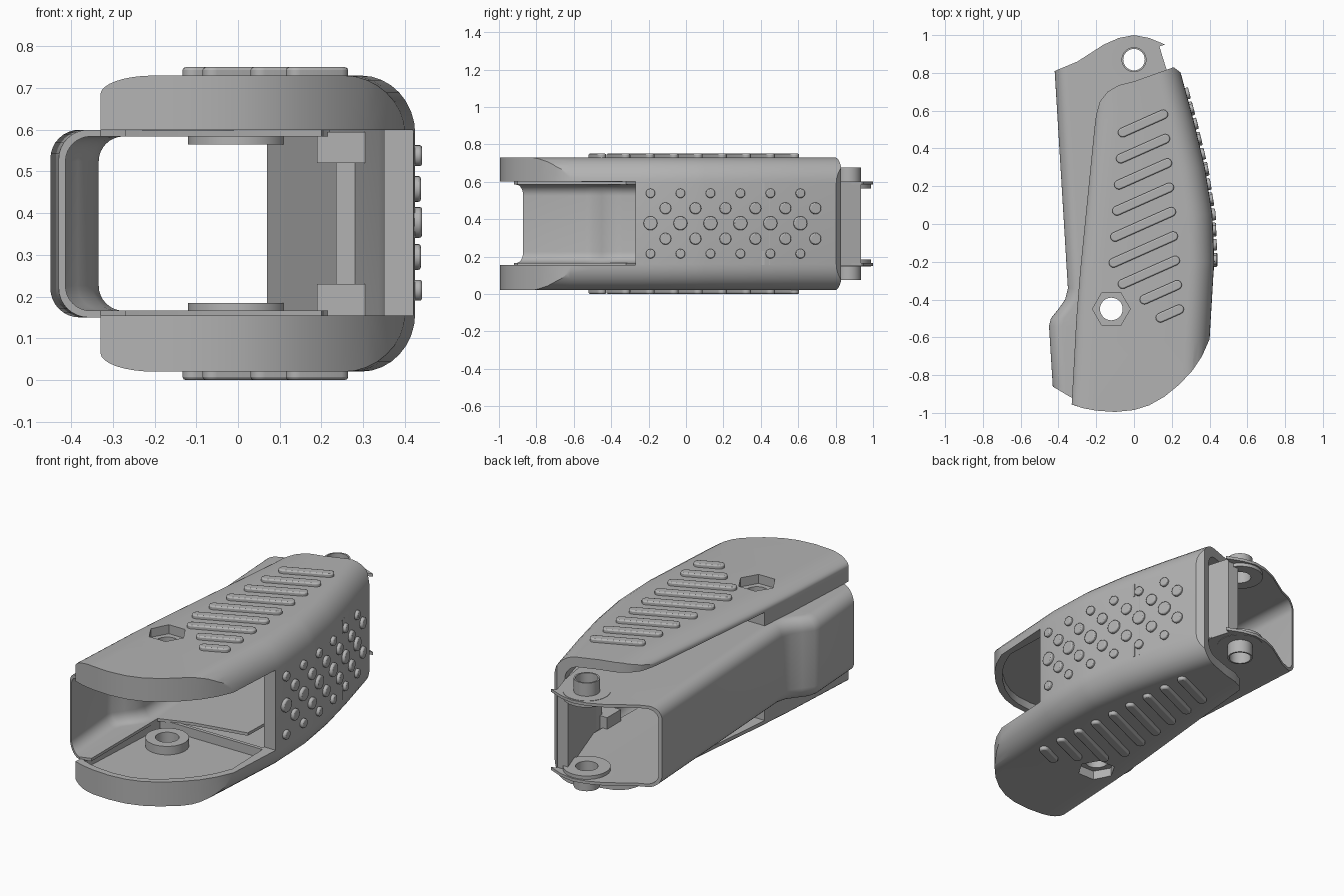
import bpy, bmesh, math
from mathutils import Matrix, Vector

if "Cube" in bpy.data.objects:
    bpy.data.objects.remove(bpy.data.objects["Cube"])

grey = bpy.data.materials.new("plain grey")
grey.use_nodes = True
grey.diffuse_color = (0.45, 0.45, 0.45, 1)
grey.node_tree.nodes["Principled BSDF"].inputs["Base Color"].default_value = (0.45, 0.45, 0.45, 1)

MID = 0.375                     # height of the mirror plane
SHELL_RIGHT = [(-1.05, 0.37), (-0.62, 0.40), (-0.2, 0.425), (0.05, 0.415),
               (0.3, 0.375), (0.55, 0.315), (0.79, 0.25), (0.95, 0.2)]
SHELL_LEFT = [(-1.05, -0.335), (-0.5, -0.305), (-0.25, -0.285), (0.1, -0.25), (0.6, -0.2), (0.95, -0.19)]
LINER_LEFT = [(-1.0, -0.425), (-0.86, -0.43), (-0.54, -0.45), (-0.5, -0.44), (-0.45, -0.4),
              (-0.4, -0.365), (-0.34, -0.35), (0.81, -0.42), (1.05, -0.43)]


def at(curve, y):
    for (a, u), (b, v) in zip(curve, curve[1:]):
        if y <= b:
            return u + (v - u) * (y - a) / (b - a)
    return curve[-1][1]


def finish(name, bm):
    bmesh.ops.recalc_face_normals(bm, faces=bm.faces)
    me = bpy.data.meshes.new(name)
    bm.to_mesh(me)
    bm.free()
    me.materials.append(grey)
    ob = bpy.data.objects.new(name, me)
    bpy.context.collection.objects.link(ob)
    return ob


def prism(name, pts, z0, z1):
    bm = bmesh.new()
    face = bm.faces.new([bm.verts.new((x, y, z0)) for x, y in pts])
    top = bmesh.ops.extrude_face_region(bm, geom=[face])["geom"]
    bmesh.ops.translate(bm, vec=(0, 0, z1 - z0), verts=[v for v in top if isinstance(v, bmesh.types.BMVert)])
    return finish(name, bm)


def disc(name, x, y, r, z0, z1, n=32, turn=0):
    return prism(name, [(x + r * math.cos(turn + math.tau * i / n),
                         y + r * math.sin(turn + math.tau * i / n)) for i in range(n)], z0, z1)


def section(xl, xr, z0, z1, left, right, n=8):
    """Box section with elliptical corners; left and right are (width, height)."""
    pts = []
    for x, z, sx, sz, (rx, rz) in ((xr, z0, 1, -1, right), (xr, z1, 1, 1, right),
                                   (xl, z1, -1, 1, left), (xl, z0, -1, -1, left)):
        steps = range(n + 1) if rx else [0]
        arc = [(x - sx * rx * (1 - math.cos(i / n * math.pi / 2)),
                z - sz * rz * (1 - math.sin(i / n * math.pi / 2))) for i in steps]
        if not rx:
            arc = [(x, z)]
        pts += arc if sx * sz > 0 else arc[::-1]
    return pts


def loft(name, ys, xl, xr, z0, z1, left, right):
    bm = bmesh.new()
    rings = [[bm.verts.new((x, y, z)) for x, z in section(xl(y), xr(y), z0, z1, left, right)] for y in ys]
    for a, b in zip(rings, rings[1:]):
        for i in range(len(a)):
            j = (i + 1) % len(a)
            bm.faces.new((a[i], a[j], b[j], b[i]))
    bm.faces.new(rings[0])
    bm.faces.new(rings[-1])
    return finish(name, bm)


def boolean(ob, tool, op="DIFFERENCE"):
    mod = ob.modifiers.new("cut", "BOOLEAN")
    mod.object, mod.operation, mod.solver = tool, op, "EXACT"
    bpy.context.view_layer.objects.active = ob
    bpy.ops.object.modifier_apply(modifier=mod.name)
    bpy.data.objects.remove(tool)


def box(x0, x1, y0, y1, z0, z1, name="cutter"):
    return prism(name, [(x0, y0), (x1, y0), (x1, y1), (x0, y1)], z0, z1)


def smooth(ob, angle=32):
    bpy.ops.object.select_all(action="DESELECT")
    ob.select_set(True)
    bpy.context.view_layer.objects.active = ob
    bpy.ops.object.shade_smooth_by_angle(angle=math.radians(angle))


def both(z0, z1):
    """A height range and its mirror image."""
    return ((z0, z1), (2 * MID - z1, 2 * MID - z0))


# Outer shell: rounded loft trimmed to the plan outline
rows = sorted({y for y, _ in SHELL_RIGHT + SHELL_LEFT})
shell = loft("outer_shell", rows, lambda y: at(SHELL_LEFT, y), lambda y: at(SHELL_RIGHT, y),
             0.02, 0.73, (0.13, 0.045), (0.13, 0.14))
front = [(-0.33, -0.955), (-0.27, -0.975), (-0.2, -0.988), (-0.1, -0.995), (0, -0.985), (0.08, -0.96),
         (0.16, -0.915), (0.24, -0.85), (0.31, -0.775), (0.36, -0.7), (0.4, -0.61)]
plan = [(-0.6, -0.94)] + front + [(0.6, -0.4), (0.6, 0.7), (0.25, 0.8), (0.21, 0.83), (0, 0.755),
        (-0.08, 0.735), (-0.14, 0.7), (-0.18, 0.65), (-0.2, 0.58), (-0.21, 0.5), (-0.6, 0.48)]
boolean(shell, prism("cutter", plan, -0.1, 0.9), "INTERSECT")
# Hollow rear, front opening and the shallow jaw trays
boolean(shell, loft("cutter", [-0.28] + [y for y in rows if y > -0.2], lambda y: -1,
                    lambda y: at(SHELL_RIGHT, y) - 0.07, 0.075, 0.675, (0, 0), (0.07, 0.07)))
boolean(shell, box(-0.7, 0.7, -1.2, -0.27, 0.155, 0.6))
tray = [(x * 0.92, y + 0.035) for x, y in front] + [(0.36, -0.3), (-0.27, -0.3)]
boolean(shell, prism("cutter", tray, 0.105, 0.645))
# Hexagonal pockets and through holes
HX, HY = -0.12, -0.45
for z0, z1 in both(-0.05, 0.07):
    boolean(shell, disc("cutter", HX, HY, 0.1, z0, z1, 6))
boolean(shell, disc("cutter", HX, HY, 0.06, -0.1, 0.9))
smooth(shell)


def ring(name, x, y, r, hole, z0, z1):
    ob = disc(name, x, y, r, z0, z1)
    boolean(ob, disc("cutter", x, y, hole, z0 - 0.1, z1 + 0.1))
    smooth(ob)


# Bosses around the holes
for side, (z0, z1) in zip(("lower", "upper"), both(0.1, 0.152)):
    ring(side + "_jaw_boss", HX, HY, 0.11, 0.06, z0, z1)

# Inner channel: thin U section open to the side
ys = [y for y, _ in LINER_LEFT]
channel = loft("inner_channel", ys, lambda y: at(LINER_LEFT, y), lambda y: 0.6,
               0.15, 0.6, (0.07, 0.07), (0, 0))
edge = [(-0.6, -0.76), (-0.33, -0.92), (-0.27, -0.9), (-0.27, -0.32), (-0.1, -0.26), (0.2, -0.2),
        (0.22, 0.5), (0.17, 0.82), (0.135, 0.94), (0.165, 0.95), (0.08, 0.985), (0, 1), (-0.08, 0.985),
        (-0.16, 0.95), (-0.3, 0.86), (-0.42, 0.81), (-0.6, 0.79)]
boolean(channel, prism("cutter", edge, -0.1, 0.9), "INTERSECT")
boolean(channel, loft("cutter", [-1.1] + ys[1:-1] + [1.15], lambda y: at(LINER_LEFT, max(y, -1)) + 0.016,
                      lambda y: 0.8, 0.166, 0.584, (0.06, 0.06), (0, 0)))
boolean(channel, disc("cutter", 0, 0.87, 0.057, -0.1, 0.9))
smooth(channel)

# Hinge bushings with washers
for side, (z0, z1), (w0, w1) in zip(("lower", "upper"), both(0.075, 0.165), both(0.148, 0.185)):
    ring(side + "_hinge_pin", 0, 0.87, 0.066, 0.057, z0, z1)
    ring(side + "_hinge_washer", 0, 0.87, 0.12, 0.057, w0, w1)

# Upright spine beside the hinge and its stop rib
prism("hinge_spine", [(0.235, 0.45), (0.27, 0.47), (0.175, 0.81), (0.135, 0.935), (0.07, 0.935), (0.11, 0.82)],
      0.155, 0.595)
box(0.235, 0.34, 0.4, 0.45, 0.155, 0.595, "stop_rib")
for side, (z0, z1) in zip(("lower", "upper"), both(0.155, 0.23)):
    box(0.19, 0.35, 0.3, 0.42, z0, z1, side + "_stop_block")


# Slanted grip bars on both flat faces
def bar(name, x0, x1, y1, z0, z1, r=0.025):
    slope = math.radians(24)
    a = Vector((x0 + r, y1 - r - (x1 - x0 - 2 * r) * math.tan(slope)))
    b = Vector((x1 - r, y1 - r))
    pts = []
    for c, start in ((b, -math.pi / 2), (a, math.pi / 2)):
        for i in range(9):
            t = slope + start + math.pi * i / 8
            pts.append((c.x + r * math.cos(t), c.y + r * math.sin(t)))
    ob = prism(name, pts, z0, z1)
    mod = ob.modifiers.new("soft edge", "BEVEL")
    mod.width, mod.segments = 0.007, 2
    smooth(ob, 40)


for i, x0 in enumerate((-0.085, -0.095, -0.105, -0.115, -0.125, -0.133, -0.085, 0.03, 0.115)):
    for side, (z0, z1) in zip(("lower", "upper"), both(0.0, 0.035)):
        bar(f"{side}_grip_bar_{i + 1}", x0, 0.18 + i * 0.0105, 0.605 - i * 0.129, z0, z1)

# Round grip studs on the side wall
for row, (z, r) in enumerate(((0.215, 0.025), (0.295, 0.031), (MID + 0.003, 0.037), (0.458, 0.031), (0.538, 0.025))):
    for k in range(6):
        y = -0.19 + 0.16 * k + 0.08 * (row % 2)
        x = at(SHELL_RIGHT, y)
        normal = Vector((0.1, at(SHELL_RIGHT, y - 0.05) - at(SHELL_RIGHT, y + 0.05), 0))
        stud = disc(f"grip_stud_{row + 1}_{k + 1}", 0, 0, r, -0.02, 0.017, 20)
        stud.data.transform(Matrix.Translation((x, y, z)) @ normal.to_track_quat("Z", "Y").to_matrix().to_4x4())
        mod = stud.modifiers.new("soft edge", "BEVEL")
        mod.width, mod.segments = 0.006, 2
        mod.limit_method, mod.angle_limit = "ANGLE", math.radians(40)
        smooth(stud, 40)
